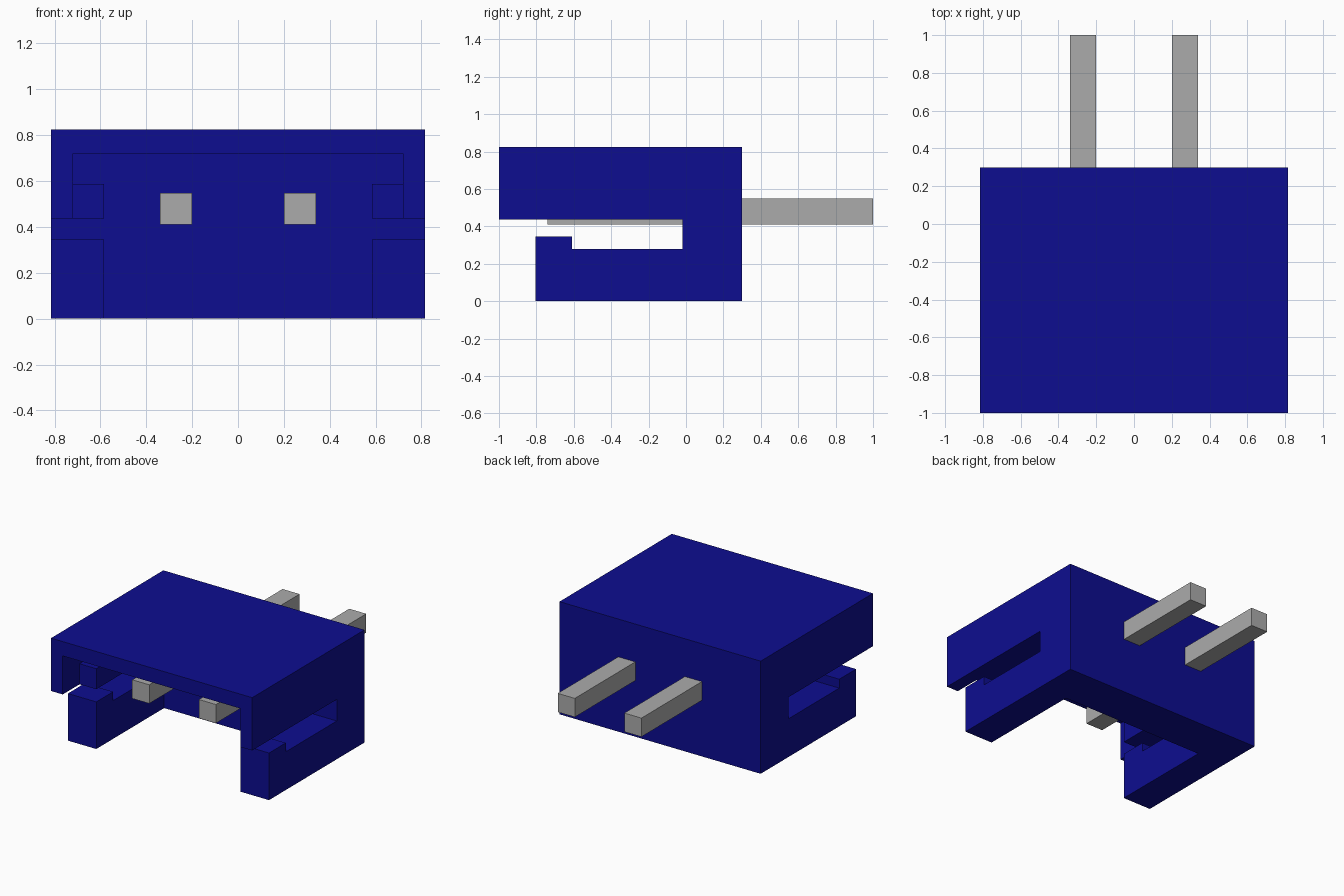
import bpy
import bmesh

cube = bpy.data.objects.get("Cube")
if cube:
    bpy.data.objects.remove(cube, do_unlink=True)


def material(name, rgb):
    m = bpy.data.materials.new(name)
    m.use_nodes = True
    m.diffuse_color = (*rgb, 1)
    bsdf = next(n for n in m.node_tree.nodes if n.type == 'BSDF_PRINCIPLED')
    bsdf.inputs["Base Color"].default_value = (*rgb, 1)
    return m


blue = material("deep blue plastic", (0.004, 0.004, 0.28))
grey = material("grey metal", (0.41, 0.41, 0.41))


def prism(name, outline, axis, lo, hi, mat):
    """Extrude an outline, (y, z) along x or (x, z) along y, from lo to hi."""
    bm = bmesh.new()
    verts = [bm.verts.new((lo, a, z) if axis == 'x' else (a, lo, z)) for a, z in outline]
    face = bm.faces.new(verts)
    ext = bmesh.ops.extrude_face_region(bm, geom=[face])["geom"]
    d = hi - lo
    bmesh.ops.translate(bm, verts=[g for g in ext if isinstance(g, bmesh.types.BMVert)],
                        vec=(d, 0, 0) if axis == 'x' else (0, d, 0))
    bmesh.ops.recalc_face_normals(bm, faces=bm.faces)
    mesh = bpy.data.meshes.new(name)
    bm.to_mesh(mesh)
    bm.free()
    mesh.materials.append(mat)
    ob = bpy.data.objects.new(name, mesh)
    bpy.context.collection.objects.link(ob)
    return ob


def rect(a0, a1, z0, z1):
    return [(a0, z0), (a1, z0), (a1, z1), (a0, z1)]


def carve(target, cutter):
    cutter.hide_render = True
    mod = target.modifiers.new("carve", 'BOOLEAN')
    mod.operation = 'DIFFERENCE'
    mod.solver = 'EXACT'
    mod.object = cutter
    bpy.context.view_layer.objects.active = target
    bpy.ops.object.modifier_apply(modifier=mod.name)
    bpy.data.objects.remove(cutter, do_unlink=True)


BACK, WALL, ARM = 0.30, -0.02, -0.805   # rear face, rear wall front, arm tips

# Housing: side profile with hood above, hooked arms below and a slot between
side = [(BACK, 0), (BACK, 0.825), (-1, 0.825), (-1, 0.438), (WALL, 0.438),
        (WALL, 0.28), (-0.61, 0.28), (-0.61, 0.345), (ARM, 0.345), (ARM, 0)]
housing = prism("housing", side, 'x', -0.815, 0.815, blue)

# Cavity: wide under the roof, narrower between the rails and arms
tee = [(-0.585, -0.1), (0.585, -0.1), (0.585, 0.588), (0.72, 0.588),
       (0.72, 0.72), (-0.72, 0.72), (-0.72, 0.588), (-0.585, 0.588)]
carve(housing, prism("cavity_cutter", tee, 'y', -1.1, WALL, blue))

# Wide mouth in front of the rails
carve(housing, prism("mouth_cutter", rect(-0.72, 0.72, 0.39, 0.72), 'y', -1.1, ARM, blue))

# Square contact pins through the rear wall
for name, x in (("left_pin", 0.27), ("right_pin", -0.27)):
    prism(name, rect(x - 0.069, x + 0.069, 0.411, 0.548), 'y', -0.74, 1.0, grey)
